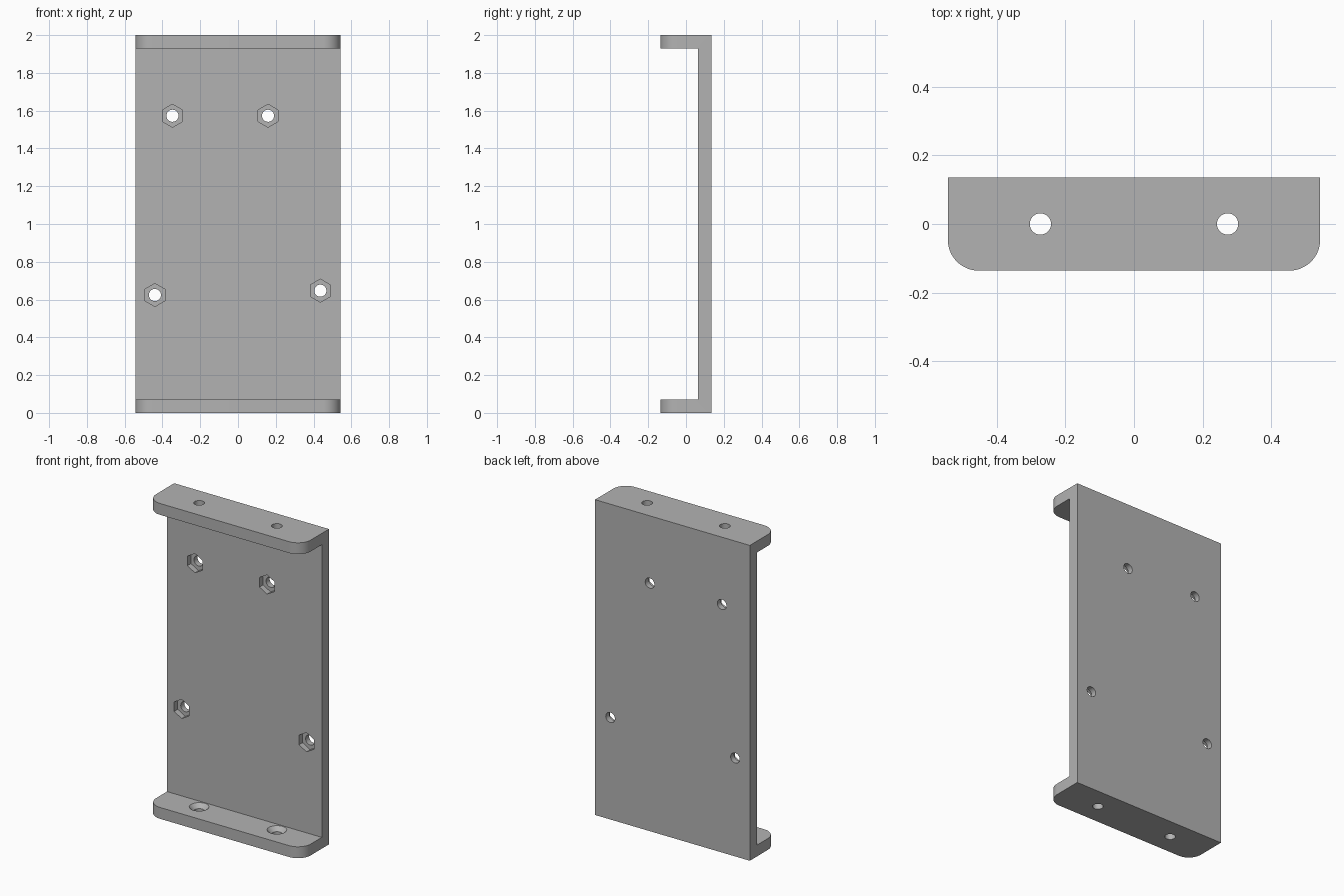
import bpy, bmesh
from math import pi, radians
from mathutils import Matrix, Vector

cube = bpy.data.objects.get("Cube")
if cube:
    bpy.data.objects.remove(cube, do_unlink=True)

W, D, H = 0.543, 0.136, 2.0      # half width, half depth, height
T = 0.072                        # wall thickness
INNER = D - T                    # front face of the back plate
CORNER = 0.09

grey = bpy.data.materials.new("plain grey")
grey.use_nodes = True
colour = (0.45, 0.45, 0.45, 1)
grey.diffuse_color = colour
grey.node_tree.nodes["Principled BSDF"].inputs["Base Color"].default_value = colour


def make_object(name, bm):
    bmesh.ops.recalc_face_normals(bm, faces=bm.faces)
    mesh = bpy.data.meshes.new(name)
    bm.to_mesh(mesh)
    bm.free()
    mesh.materials.append(grey)
    obj = bpy.data.objects.new(name, mesh)
    bpy.context.collection.objects.link(obj)
    return obj


# Channel: C-shaped side profile drawn across the width
profile = [(D, 0), (D, H), (-D, H), (-D, H - T), (INNER, H - T),
           (INNER, T), (-D, T), (-D, 0)]
bm = bmesh.new()
face = bm.faces.new([bm.verts.new((-W, y, z)) for y, z in profile])
ext = bmesh.ops.extrude_face_region(bm, geom=[face])
bmesh.ops.translate(bm, vec=(2 * W, 0, 0),
                    verts=[g for g in ext["geom"] if isinstance(g, bmesh.types.BMVert)])

# Rounded front corners of both flanges
corners = [e for e in bm.edges
           if all(v.co.y < -D + 0.001 for v in e.verts)
           and abs(e.verts[0].co.x - e.verts[1].co.x) < 0.001]
bmesh.ops.bevel(bm, geom=corners, offset=CORNER, segments=12,
                profile=0.5, affect="EDGES")
bracket = make_object("mounting_bracket", bm)


def cut(start, end, r1, r2=None, sides=40):
    """Subtract a cylinder or cone running from start to end."""
    start, end = Vector(start), Vector(end)
    axis = end - start
    turn = axis.to_track_quat("Z", "Y").to_matrix().to_4x4()
    bm = bmesh.new()
    bmesh.ops.create_cone(bm, cap_ends=True, segments=sides, radius1=r1,
                          radius2=r1 if r2 is None else r2, depth=axis.length,
                          matrix=Matrix.Translation((start + end) / 2) @ turn)
    cutter = make_object("hole_cutter", bm)
    cutter.hide_render = True
    mod = bracket.modifiers.new("hole", "BOOLEAN")
    mod.operation, mod.solver, mod.object = "DIFFERENCE", "EXACT", cutter
    bpy.context.view_layer.objects.active = bracket
    bpy.ops.object.modifier_apply(modifier=mod.name)
    bpy.data.objects.remove(cutter, do_unlink=True)


# Back plate: screw holes with hexagonal nut pockets at the front
for x, z in [(-0.347, 1.573), (0.159, 1.573), (-0.44, 0.624), (0.436, 0.647)]:
    cut((x, INNER - 0.05, z), (x, D + 0.05, z), 0.032)
    # a vertex of each hexagon points sideways
    cut((x, INNER + 0.036, z), (x, INNER - 0.05, z), 0.061, sides=6)

# Flanges: screw holes countersunk on the inner faces
for x in (-0.273, 0.273):
    for outer, inward in ((0, 1), (H, -1)):
        inner = outer + inward * T
        cut((x, 0, outer - inward * 0.05), (x, 0, inner + inward * 0.05), 0.031)
        cut((x, 0, inner - inward * 0.03), (x, 0, inner + inward * 0.005), 0.027, 0.062)

bpy.ops.object.select_all(action="DESELECT")
bracket.select_set(True)
bpy.context.view_layer.objects.active = bracket
bpy.ops.object.shade_smooth_by_angle(angle=radians(30))
